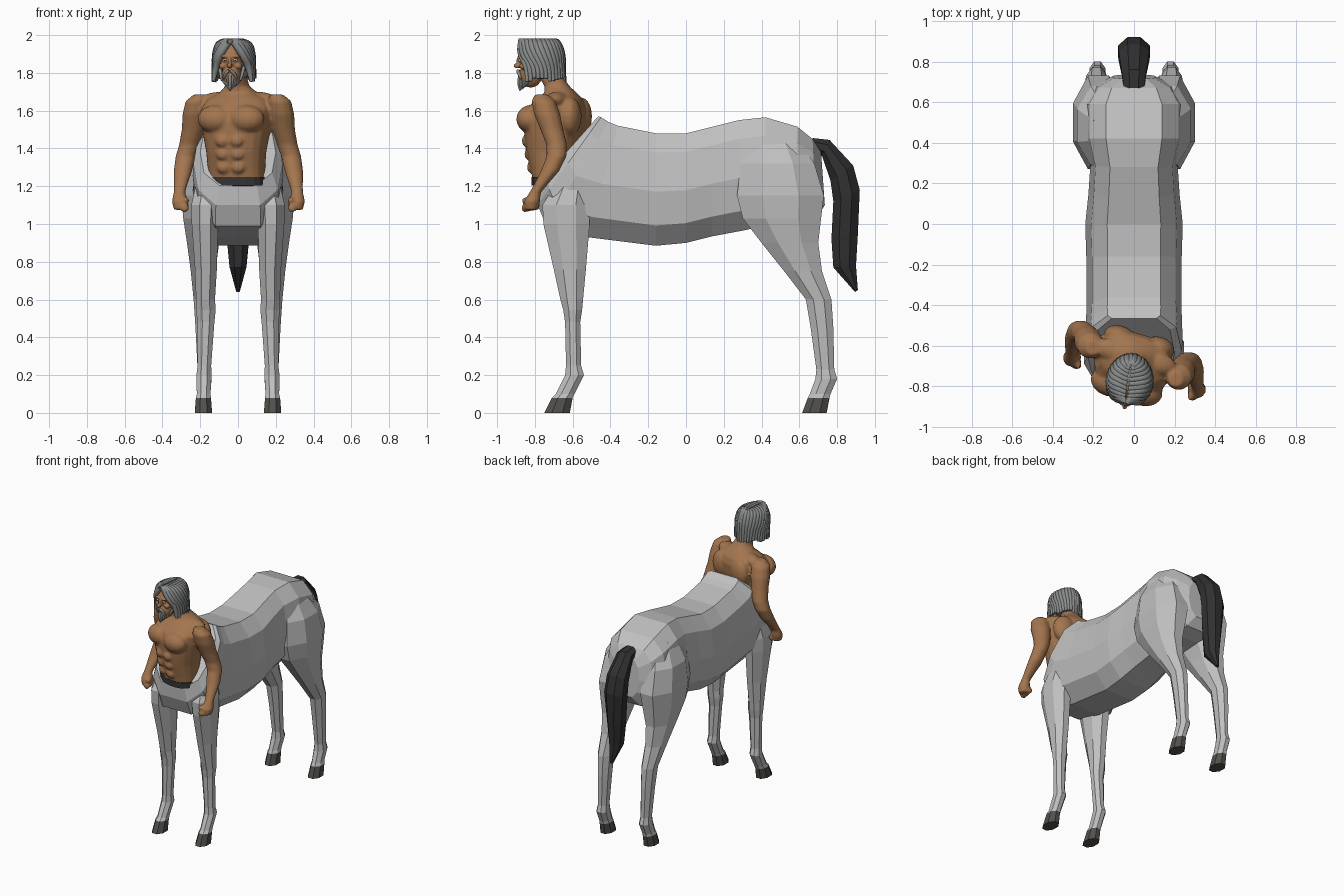
import bpy, bmesh, math, random
from mathutils import Matrix, Vector

random.seed(4)
cube = bpy.data.objects.get("Cube")
if cube:
    bpy.data.objects.remove(cube, do_unlink=True)


def material(name, r, g, b):
    mat = bpy.data.materials.new(name)
    mat.use_nodes = True
    mat.diffuse_color = (r, g, b, 1)
    bsdf = next(n for n in mat.node_tree.nodes if n.type == 'BSDF_PRINCIPLED')
    bsdf.inputs["Base Color"].default_value = (r, g, b, 1)
    bsdf.inputs["Roughness"].default_value = 0.8
    return mat


COAT = material("grey coat", .53, .53, .53)
HOOF = material("dark hoof", .085, .08, .07)
TAIL = material("black tail hair", .03, .03, .03)
SKIN = material("tan skin", .37, .18, .078)
HAIR = material("silver hair", .25, .26, .26)
BELT = material("charcoal belt", .035, .035, .037)
WHITE = material("eye white", .6, .6, .6)
IRIS = material("dark iris", .03, .04, .06)


def circle(sides, power=1.0):
    """Cross-section as (across, along) pairs, flat sides facing the axes."""
    points = []
    for i in range(sides):
        a = math.tau * (i + .5) / sides
        c, s = (math.copysign(abs(f) ** power, f) for f in (math.cos(a), math.sin(a)))
        k = 1 / math.cos(math.pi / sides)
        points.append((c * k, .5 + .5 * s * k))
    return points


def span_ring(a, b, width, cx, profile):
    """Ring between two side-view points a and b, each (y, z)."""
    a, b = Vector(a), Vector(b)
    ring = []
    for u, t in profile:
        p = a.lerp(b, t)
        ring.append(Vector((cx + u * width, p.x, p.y)))
    return ring


def loft(bm, rings):
    loops = [[bm.verts.new(p) for p in ring] for ring in rings]
    n = len(loops[0])
    for low, high in zip(loops, loops[1:]):
        for i in range(n):
            j = (i + 1) % n
            bm.faces.new((low[i], low[j], high[j], high[i]))
    bm.faces.new(loops[0][::-1])
    bm.faces.new(loops[-1])


def ball(bm, centre, radii):
    mat = Matrix.Translation(centre) @ Matrix.Diagonal((*radii, 1))
    bmesh.ops.create_uvsphere(bm, u_segments=16, v_segments=10, radius=1, matrix=mat)


def finish(bm, name, *mats, smooth=False):
    bmesh.ops.recalc_face_normals(bm, faces=bm.faces[:])
    mesh = bpy.data.meshes.new(name)
    for f in bm.faces:
        f.smooth = smooth
    bm.to_mesh(mesh)
    bm.free()
    for mat in mats:
        mesh.materials.append(mat)
    obj = bpy.data.objects.new(name, mesh)
    bpy.context.collection.objects.link(obj)
    return obj


def fuse(obj, voxel, rounds):
    """Blend overlapping flesh volumes into one smooth skin."""
    remesh = obj.modifiers.new("fuse", 'REMESH')
    remesh.mode = 'VOXEL'
    remesh.voxel_size = voxel
    remesh.use_smooth_shade = True
    soft = obj.modifiers.new("soften", 'SMOOTH')
    soft.factor = .5
    soft.iterations = rounds


def strands(name, paths, thickness, matrix):
    curve = bpy.data.curves.new(name, 'CURVE')
    curve.dimensions = '3D'
    curve.bevel_depth = thickness
    curve.bevel_resolution = 1
    curve.resolution_u = 4
    curve.use_fill_caps = True
    for path in paths:
        spline = curve.splines.new('NURBS')
        spline.points.add(len(path) - 1)
        for i, (point, co) in enumerate(zip(spline.points, path)):
            point.co = (*(matrix @ Vector(co)), 1)
            point.radius = .5 if i == len(path) - 1 else .8 if i == 0 else 1.1
        spline.order_u = 3
        spline.use_endpoint_u = True
    curve.materials.append(HAIR)
    obj = bpy.data.objects.new(name, curve)
    bpy.context.collection.objects.link(obj)


# Horse barrel: back point, belly point, half width
half = [(.55, 0), (.88, .17), (1, .52), (.9, .82), (.5, 1)]
barrel = half + [(-u, t) for u, t in reversed(half)]
bm = bmesh.new()
loft(bm, [span_ring(a, b, w, 0, barrel) for a, b, w in (
    ((-.465, 1.57), (-.79, 1.205), .2),
    ((-.45, 1.565), (-.785, 1.1), .235),
    ((-.41, 1.54), (-.74, .99), .24),
    ((-.36, 1.52), (-.52, .93), .235),
    ((-.16, 1.48), (-.16, .885), .235),
    ((0, 1.48), (0, .9), .24),
    ((.14, 1.515), (.14, .935), .225),
    ((.28, 1.55), (.3, .965), .215),
    ((.42, 1.565), (.42, .99), .25),
    ((.59, 1.515), (.59, 1.0), .25),
    ((.67, 1.45), (.69, 1.03), .2),
    ((.715, 1.38), (.735, 1.1), .11))])
finish(bm, "horse_body", COAT)

# Legs: height, front y, back y, centre x, half width
fore = ((1.27, -.66, -.52, .14, .07), (1.1, -.76, -.51, .172, .075),
        (1.0, -.755, -.51, .175, .07), (.76, -.7, -.53, .17, .058),
        (.6, -.665, -.545, .172, .05), (.545, -.65, -.55, .17, .052),
        (.48, -.64, -.56, .17, .045), (.25, -.635, -.555, .178, .036),
        (.2, -.64, -.54, .18, .04), (.1, -.69, -.59, .182, .036),
        (.08, -.71, -.6, .183, .04), (0, -.75, -.615, .183, .046))
hind = ((1.47, .34, .58, .12, .08), (1.32, .29, .68, .165, .115),
        (1.15, .27, .73, .175, .125), (1.03, .3, .715, .18, .11),
        (.9, .4, .7, .185, .085), (.75, .52, .72, .185, .065),
        (.6, .635, .77, .185, .05), (.45, .66, .78, .182, .043),
        (.23, .69, .785, .18, .034), (.18, .685, .8, .18, .04),
        (.1, .655, .765, .182, .036), (.08, .645, .76, .183, .04),
        (0, .615, .745, .183, .046))
for side, sign in (("left", 1), ("right", -1)):
    for part, table in (("front_leg", fore), ("hind_leg", hind)):
        bm = bmesh.new()
        loft(bm, [span_ring((yf, z), (yb, z), w, sign * cx, circle(8))
                  for z, yf, yb, cx, w in table])
        for f in bm.faces:
            f.material_index = int(f.calc_center_median().z < .085)
        finish(bm, side + "_" + part, COAT, HOOF)

# Tail: outer point, inner point, half width
bm = bmesh.new()
loft(bm, [span_ring(a, b, w, 0, circle(8)) for a, b, w in (
    ((.67, 1.455), (.66, 1.39), .05),
    ((.76, 1.445), (.72, 1.36), .06),
    ((.885, 1.31), (.765, 1.23), .075),
    ((.92, 1.18), (.78, 1.12), .078),
    ((.91, .95), (.77, .92), .06),
    ((.9, .78), (.78, .77), .045),
    ((.91, .65), (.895, .64), .01))])
finish(bm, "tail", TAIL)

# Human torso, turned a little on the waist
pivot = Vector((-.012, -.67, 0))
turn = Matrix.Rotation(math.radians(-16), 4, 'Z')
twist = Matrix.Translation(pivot) @ turn @ Matrix.Translation(-pivot)
bm = bmesh.new()
loft(bm, [span_ring((yf, z), (yb, z), w, 0, circle(20, .85)) for z, yf, yb, w in (
    (1.2, -.795, -.58, .148), (1.28, -.81, -.58, .15), (1.38, -.835, -.57, .157),
    (1.46, -.845, -.555, .172), (1.54, -.85, -.54, .185), (1.61, -.83, -.535, .19),
    (1.66, -.78, -.55, .165), (1.695, -.74, -.58, .1), (1.73, -.745, -.615, .062),
    (1.82, -.8, -.68, .052))])
for s in (-1, 1):
    ball(bm, (s * .085, -.8, 1.555), (.098, .075, .075))     # chest
    ball(bm, (s * .1, -.575, 1.57), (.08, .055, .1))         # shoulder blade
    ball(bm, (s * .1, -.65, 1.655), (.11, .06, .045))        # neck muscle
    for z in (1.3, 1.37, 1.44):
        ball(bm, (s * .04, -.81 - (z - 1.3) * .2, z), (.036, .022, .032))
bm.transform(twist)

# Arms and fists: x, y, z, radius down the limb
arm = ((.2, -.61, 1.685, .035), (.215, -.6, 1.65, .062), (.225, -.58, 1.58, .068),
       (.237, -.555, 1.5, .06), (.257, -.53, 1.42, .054), (.277, -.53, 1.36, .052),
       (.292, -.565, 1.28, .048), (.305, -.62, 1.2, .034), (.31, -.645, 1.165, .03),
       (.308, -.66, 1.12, .042), (.305, -.665, 1.075, .034))
for s, dx, dy in ((-1, 0, 0), (1, .004, -.155)):
    loft(bm, [span_ring((y + dy - r, z), (y + dy + r, z), r, s * (x + dx), circle(12))
              for x, y, z, r in arm])
    for k in range(4):                                       # curled fingers
        ball(bm, (s * (.283 + dx), -.7 + dy + k * .022, 1.085 + k * .004), (.024, .015, .024))
    ball(bm, (s * (.275 + dx), -.69 + dy, 1.125), (.016, .026, .018))
torso = finish(bm, "human_torso_and_arms", SKIN, smooth=True)
fuse(torso, .009, 3)

# Belt
bm = bmesh.new()
loft(bm, [span_ring((-.806, z), (-.57, z), .157, 0, circle(20, .85)) for z in (1.205, 1.248)])
bm.transform(twist)
finish(bm, "belt", BELT)

# Head
head = Matrix.Translation((-.03, -.79, 0)) @ Matrix.Rotation(math.radians(-8), 4, 'Z')
bm = bmesh.new()
ball(bm, (0, 0, 1.875), (.068, .095, .095))
ball(bm, (0, -.032, 1.79), (.052, .062, .068))
ball(bm, (0, -.104, 1.838), (.013, .02, .014))
ball(bm, (0, -.094, 1.86), (.009, .016, .03))
for s in (-1, 1):
    ball(bm, (s * .028, -.083, 1.888), (.026, .016, .009))
    ball(bm, (s * .042, -.06, 1.835), (.02, .028, .018))
    ball(bm, (s * .07, .0, 1.845), (.01, .018, .026))
bm.transform(head)
fuse(finish(bm, "head", SKIN, smooth=True), .005, 2)

for name, mat, y, r in (("eyes", WHITE, -.083, .012), ("pupils", IRIS, -.0925, .005)):
    bm = bmesh.new()
    for s in (-1, 1):
        ball(bm, (s * .028, y, 1.866), (r, r, r * .7))
    bm.transform(head)
    finish(bm, name, mat, smooth=True)

# Hair: solid base with locks combed back from a centre parting
bm = bmesh.new()
ball(bm, (0, .035, 1.875), (.09, .105, .1))
ball(bm, (0, .06, 1.82), (.085, .07, .065))
bm.transform(head)
finish(bm, "hair_base", HAIR, smooth=True)


def around(sign, degrees, reach, z):
    a = math.radians(degrees)
    return (.006 + sign * math.sin(a) * .098 * reach, .015 - math.cos(a) * .12 * reach, z)


locks, beard = [], []
for s in (-1, 1):
    for i in range(13):
        a = 8 + i * 14
        end = 62 + a * .64
        drop = random.uniform(-.012, .012)
        locks.append([(s * .006, -.09 * math.cos(math.radians(a)), 1.968),
                      around(s, a, .76, 1.972), around(s, (a + end) / 2, 1, 1.9),
                      around(s, end, 1.0, 1.83), around(s, end, 1.12, 1.762 + drop)])
    # Beard, moustache and sideburns
    for i in range(6):
        t = i / 5
        beard.append([(s * .055 * t, -.09 + .07 * t, 1.785 + .015 * t),
                      (s * .045 * t, -.1 + .06 * t, 1.75),
                      (s * .02 * t, -.088 + .03 * t, 1.706 + .03 * t)])
    beard.append([(s * .004, -.1, 1.812), (s * .022, -.096, 1.803), (s * .036, -.08, 1.77)])
    beard.append([(s * .066, -.01, 1.85), (s * .062, -.025, 1.81), (s * .05, -.05, 1.76)])
strands("hair_locks", locks, .019, head)
strands("beard", beard, .011, head)
